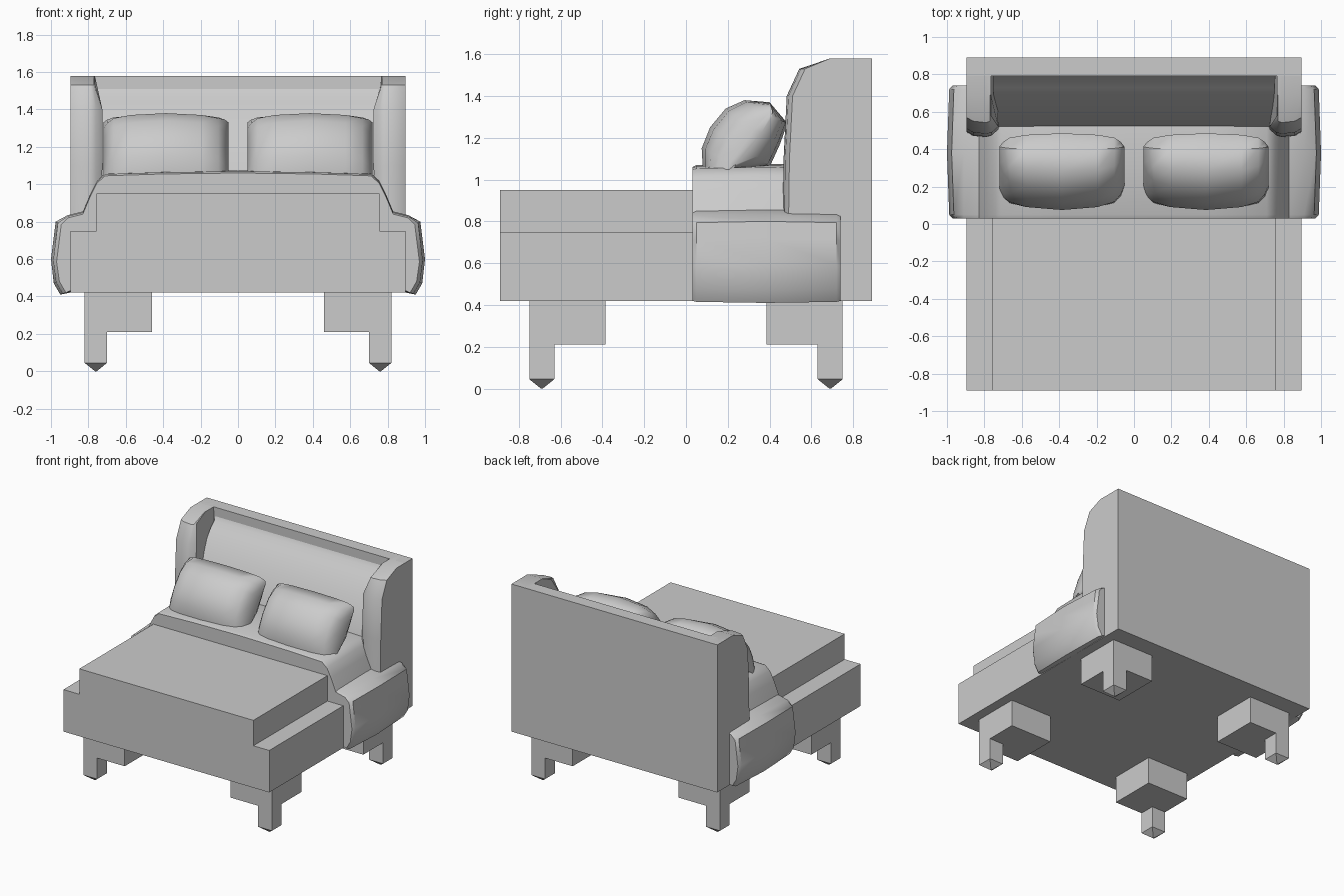
import bpy, bmesh, math

if "Cube" in bpy.data.objects:
    bpy.data.objects.remove(bpy.data.objects["Cube"])


def finish(name, bm, smooth=40):
    bmesh.ops.recalc_face_normals(bm, faces=bm.faces)
    me = bpy.data.meshes.new(name)
    bm.to_mesh(me)
    bm.free()
    ob = bpy.data.objects.new(name, me)
    bpy.context.collection.objects.link(ob)
    if smooth:
        bpy.ops.object.select_all(action='DESELECT')
        ob.select_set(True)
        bpy.context.view_layer.objects.active = ob
        bpy.ops.object.shade_smooth_by_angle(angle=math.radians(smooth))
    return ob


def loft(name, rings, smooth=40):
    """Skin a list of closed 3D rings and cap both ends."""
    bm = bmesh.new()
    vs = [[bm.verts.new(p) for p in r] for r in rings]
    n = len(rings[0])
    for a, b in zip(vs, vs[1:]):
        for i in range(n):
            j = (i + 1) % n
            bm.faces.new((a[i], a[j], b[j], b[i]))
    bm.faces.new(vs[0])
    bm.faces.new(vs[-1])
    return finish(name, bm, smooth)


def box(name, x0, x1, y0, y1, z0, z1):
    return loft(name, [[(x0, y0, z), (x1, y0, z), (x1, y1, z), (x0, y1, z)] for z in (z0, z1)], 0)


# Bed base and mattress
box("bed_base", -.895, .895, -.89, .89, .42, .75)
box("mattress", -.757, .757, -.89, .60, .75, .95)

# Headboard panel and slanted back cushion
box("headboard_panel", -.895, .895, .79, .89, .42, 1.58)
cushion = [(.51, 1.0), (.53, 1.1), (.63, 1.30), (.73, 1.44), (.775, 1.48), (.79, 1.51), (.85, 1.51), (.85, 1.0)]
loft("back_cushion", [[(x, y, z) for y, z in cushion] for x in (-.75, .75)])

# Folded blanket draped over the mattress: half outline mirrored, swept along y
half = [(.0, 1.075), (.40, 1.07), (.71, 1.06), (.755, 1.02), (.79, .95), (.83, .855), (.91, .835),
        (.975, .80), (.985, .72), (1.0, .60), (.985, .47), (.95, .41), (.90, .42)]
outline = half + [(-x, z) for x, z in reversed(half[1:])]


def blanket_ring(y, out, drop):
    ring = []
    for x, z in outline:
        s = 1 if x > 0 else -1
        if abs(x) > .93:
            x -= s * out
        ring.append((x, y, z - drop if z < .5 else z - out * .5))
    return ring


loft("blanket", [blanket_ring(.03, .03, -.01), blanket_ring(.05, .012, -.005),
                 blanket_ring(.38, 0, .0), blanket_ring(.72, .012, -.005),
                 blanket_ring(.74, .03, -.01)])

# Headboard wings: side profile lofted outward, front edge rounded
wing = [(.47, .75), (.475, 1.10), (.49, 1.40), (.55, 1.53), (.69, 1.58), (.89, 1.58), (.89, .75)]
steps = [(.725, .03, .04), (.76, 0, .01), (.79, -.008, 0), (.86, 0, 0), (.895, .02, 0)]
for side, s in (("left", -1), ("right", 1)):
    rings = []
    for x, shift, flare in steps:
        ring = []
        for y, z in wing:
            px = x + (flare if z > 1.45 else flare * .3 if z < 1 else 0)
            ring.append((s * px, y + (shift if y < .6 else 0), z))
        rings.append(ring)
    loft(side + "_wing", rings)

# Pillows: full side profile flattened toward its long diagonal at the ends
profile = [(.08, 1.06), (.075, 1.15), (.115, 1.25), (.19, 1.34), (.28, 1.38), (.40, 1.37),
           (.485, 1.27), (.45, 1.17), (.40, 1.06), (.24, 1.04)]
A, B = (.23, 1.07), (.42, 1.33)
L = math.hypot(B[0] - A[0], B[1] - A[1])
d = ((B[0] - A[0]) / L, (B[1] - A[1]) / L)
slices = [(-.335, .12), (-.315, .45), (-.28, .72), (-.19, .9), (0, 1),
          (.19, .9), (.28, .72), (.315, .45), (.335, .12)]
for side, s in (("left", -1), ("right", 1)):
    rings = []
    for x, k in slices:
        ring = []
        for y, z in profile:
            t = (y - A[0]) * d[0] + (z - A[1]) * d[1]
            w = -(y - A[0]) * d[1] + (z - A[1]) * d[0]
            t = L / 2 + (t - L / 2) * (.85 + .15 * k)
            ring.append((s * .385 + x, A[0] + d[0] * t - d[1] * w * k, A[1] + d[1] * t + d[0] * w * k))
        rings.append(ring)
    loft(side + "_pillow", rings, 50)

# Corner blocks with pointed legs
for yn, sy in (("front", -1), ("back", 1)):
    for xn, sx in (("left", -1), ("right", 1)):
        xs = sorted((sx * .46, sx * .82))
        ys = sorted((sy * .385, sy * .75))
        box(f"{yn}_{xn}_leg_block", *xs, *ys, .21, .43)
        cx, cy = sx * .76, sy * .69
        loft(f"{yn}_{xn}_leg",
             [[(cx + a * r, cy + b * r, z) for a, b in ((-1, -1), (1, -1), (1, 1), (-1, 1))]
              for r, z in ((.06, .22), (.06, .045), (.004, 0))], 0)
